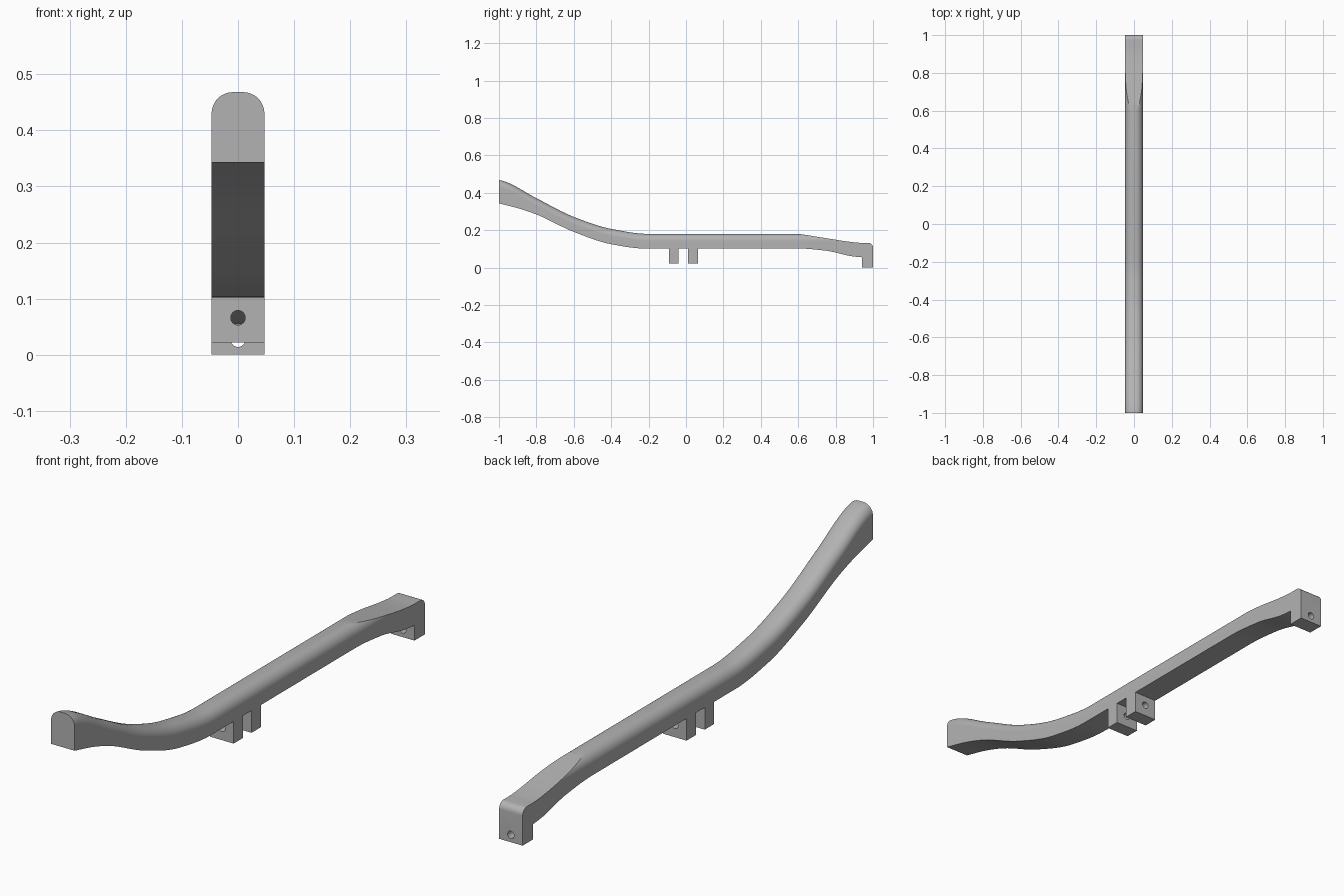
import bpy, bmesh, math
from mathutils import Matrix

if "Cube" in bpy.data.objects:
    bpy.data.objects.remove(bpy.data.objects["Cube"])

HALF = 0.047      # half width of the whole arm
ROUND = 0.038     # radius of the rounded upper edges
STEPS = 12        # segments per rounded edge

grey = bpy.data.materials.new("plain_grey")
grey.use_nodes = True
grey.diffuse_color = (0.45, 0.45, 0.45, 1)
grey.node_tree.nodes["Principled BSDF"].inputs["Base Color"].default_value = grey.diffuse_color


def monotone(points):
    """Smooth height curve through (y, z) points without overshoot."""
    slopes = [(b[1] - a[1]) / (b[0] - a[0]) for a, b in zip(points, points[1:])]
    tangents = [slopes[0]]
    for a, b in zip(slopes, slopes[1:]):
        tangents.append(2 * a * b / (a + b) if a * b > 0 else 0)
    tangents.append(slopes[-1])

    def height(y):
        i = 0
        while i < len(slopes) - 1 and y > points[i + 1][0]:
            i += 1
        (y0, z0), (y1, z1) = points[i], points[i + 1]
        d = y1 - y0
        t = (y - y0) / d
        s = 1 - t
        return (z0 * (1 + 2 * t) * s * s + z1 * (3 - 2 * t) * t * t
                + d * (tangents[i] * t * s * s - tangents[i + 1] * t * t * s))
    return height


crown = monotone([(-1, 0.468), (-0.98, 0.464), (-0.8, 0.371), (-0.6, 0.271),
                  (-0.4, 0.207), (-0.2, 0.18), (1, 0.18)])
tail_cut = monotone([(0.6, 0.18), (0.63, 0.176), (0.75, 0.157), (0.9, 0.135),
                     (0.94, 0.132), (1, 0.132)])
belly = monotone([(-1, 0.343), (-0.9, 0.318), (-0.8, 0.284), (-0.6, 0.191),
                  (-0.4, 0.125), (-0.22, 0.102), (0.6, 0.102), (0.75, 0.09),
                  (0.89, 0.06), (0.94, 0.055)])


def section(y, bottom):
    """Flat-bottomed arch, trimmed level where the tail is cut down."""
    top = crown(y)
    cut = top if y <= 0.6 else tail_cut(y)
    corner = 0.025
    if y > 1 - corner:                     # rounded upper rear corner
        cut -= corner - math.sqrt(max(0, corner ** 2 - (y - 1 + corner) ** 2))
    spring = top - ROUND
    limit = math.asin(max(0, min(1, (cut - spring) / ROUND)))
    side = []
    for i in range(STEPS + 1):
        a = limit * i / STEPS
        side.append((HALF - ROUND + ROUND * math.cos(a),
                     min(spring, cut) + ROUND * math.sin(a)))
    right = [(HALF, bottom)] + side
    return [(x, y, z) for x, z in right] + [(-x, y, z) for x, z in reversed(right)]


def finish(name, bm):
    bmesh.ops.remove_doubles(bm, verts=bm.verts, dist=0.00002)
    bmesh.ops.dissolve_degenerate(bm, edges=bm.edges, dist=0.00002)
    bmesh.ops.recalc_face_normals(bm, faces=bm.faces)
    mesh = bpy.data.meshes.new(name)
    bm.to_mesh(mesh)
    bm.free()
    mesh.materials.append(grey)
    obj = bpy.data.objects.new(name, mesh)
    bpy.context.collection.objects.link(obj)
    return obj


def activate(obj):
    bpy.ops.object.select_all(action='DESELECT')
    obj.select_set(True)
    bpy.context.view_layer.objects.active = obj


def drill(obj, y, z):
    """Round pin hole running front to back."""
    bm = bmesh.new()
    bmesh.ops.create_cone(bm, cap_ends=True, segments=32, radius1=0.013,
                          radius2=0.013, depth=0.12,
                          matrix=Matrix.Translation((0, y, z)) @ Matrix.Rotation(math.pi / 2, 4, 'X'))
    cutter = finish("hole_cutter", bm)
    cutter.hide_render = True
    activate(obj)
    mod = obj.modifiers.new("pin_hole", 'BOOLEAN')
    mod.operation = 'DIFFERENCE'
    mod.solver = 'EXACT'
    mod.object = cutter
    bpy.ops.object.modifier_apply(modifier=mod.name)
    bpy.data.objects.remove(cutter)


def box(name, y0, y1, z0, z1):
    bm = bmesh.new()
    bmesh.ops.create_cube(bm, size=1, matrix=Matrix.Translation((0, (y0 + y1) / 2, (z0 + z1) / 2))
                          @ Matrix.Diagonal((2 * HALF, y1 - y0, z1 - z0, 1)))
    return finish(name, bm)


# Curved arm, with the rear foot dropping down from its tail
stations = [-1 + 0.02 * i / 3 for i in range(3)]
stations += [-0.98 + 0.78 * i / 48 for i in range(49)]
stations += [0.2, 0.6] + [0.6 + 0.34 * i / 30 for i in range(1, 31)]
rings = [section(y, belly(y)) for y in stations]
rings += [section(0.94, 0), section(0.975, 0)]
rings += [section(0.975 + 0.025 * math.sin(i * math.pi / 16), 0) for i in range(1, 9)]
bm = bmesh.new()
loops = [[bm.verts.new(p) for p in ring] for ring in rings]
for a, b in zip(loops, loops[1:]):
    for i in range(len(a)):
        j = (i + 1) % len(a)
        bm.faces.new((a[i], a[j], b[j], b[i]))
bm.faces.new(loops[0])
bm.faces.new(loops[-1])
arm = finish("curved_arm", bm)
drill(arm, 0.97, 0.027)
activate(arm)
bpy.ops.object.shade_smooth_by_angle(angle=math.radians(25))

# Pair of pivot lugs under the middle
for name, y0, y1 in (("front_lug", -0.092, -0.04), ("rear_lug", 0.01, 0.064)):
    lug = box(name, y0, y1, 0.022, 0.103)
    drill(lug, (y0 + y1) / 2, 0.066)
    activate(lug)
    bpy.ops.object.shade_smooth_by_angle(angle=math.radians(25))
